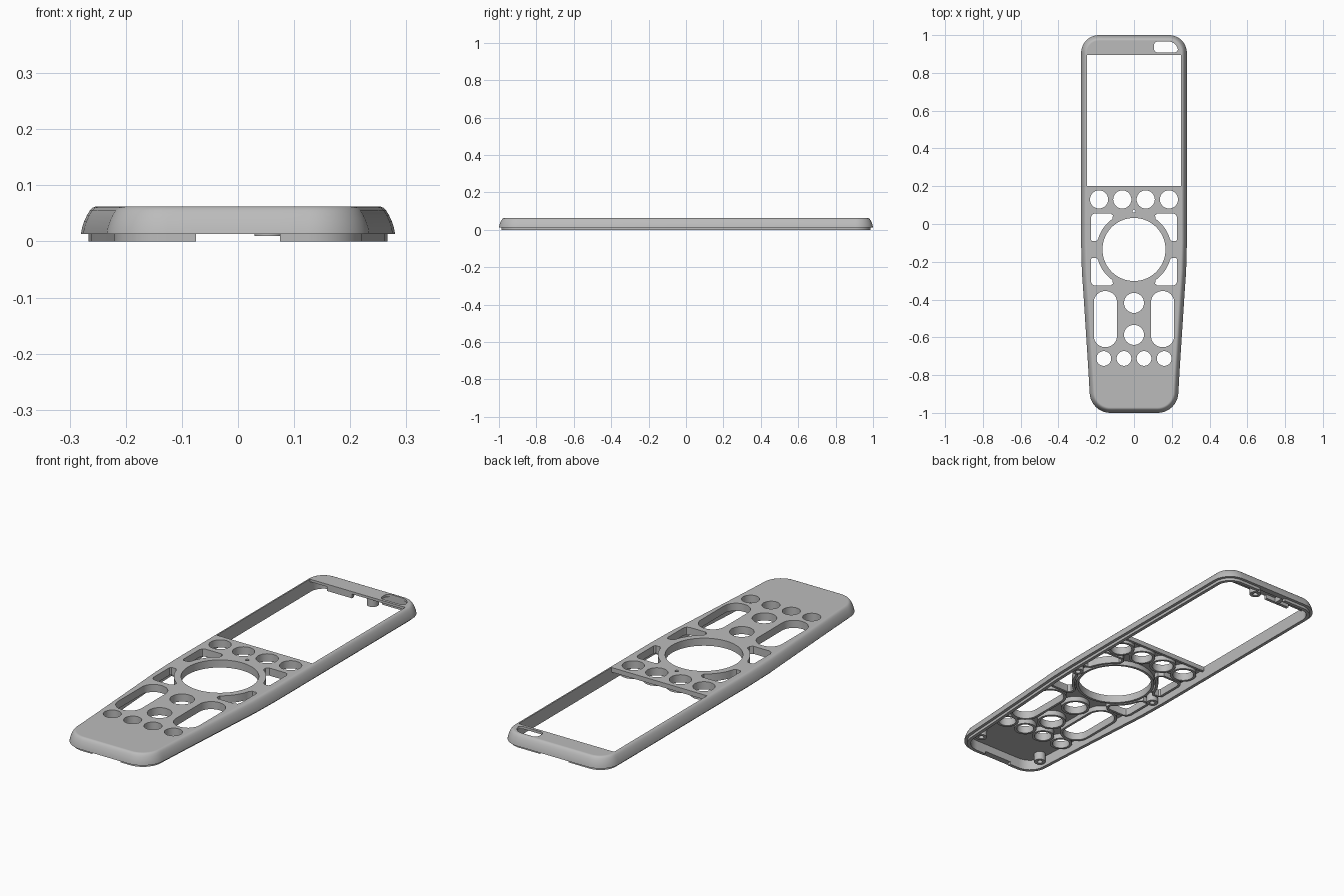
import bpy, bmesh
from math import sin, cos, radians

cube = bpy.data.objects.get("Cube")
if cube:
    bpy.data.objects.remove(cube)

grey = bpy.data.materials.new("shell_grey")
grey.use_nodes = True
grey.diffuse_color = (0.5, 0.5, 0.5, 1)
grey.node_tree.nodes["Principled BSDF"].inputs["Base Color"].default_value = (0.5, 0.5, 0.5, 1)

TOP, UNDER, SEAM, INNER = 0.062, 0.05, 0.013, 0.03


def finish(name, mesh):
    """Link a mesh as a smooth-by-angle grey part."""
    mesh.materials.clear()
    mesh.materials.append(grey)
    obj = bpy.data.objects.new(name, mesh)
    bpy.context.collection.objects.link(obj)
    bpy.ops.object.select_all(action="DESELECT")
    obj.select_set(True)
    bpy.context.view_layer.objects.active = obj
    bpy.ops.object.shade_smooth_by_angle(angle=radians(30))
    return obj


def slab(name, loops, z0, z1):
    """Flat part: first loop is the outline, the others are holes."""
    curve = bpy.data.curves.new(name, "CURVE")
    curve.dimensions, curve.fill_mode = "2D", "BOTH"
    curve.extrude = (z1 - z0) / 2
    for loop in loops:
        s = curve.splines.new("POLY")
        s.points.add(len(loop) - 1)
        for p, (x, y) in zip(s.points, loop):
            p.co = (x, y, 0, 1)
        s.use_cyclic_u = True
    tmp = bpy.data.objects.new(name + "_curve", curve)
    bpy.context.collection.objects.link(tmp)
    graph = bpy.context.evaluated_depsgraph_get()
    mesh = bpy.data.meshes.new_from_object(tmp.evaluated_get(graph))
    bpy.data.objects.remove(tmp)
    bm = bmesh.new()
    bm.from_mesh(mesh)
    bmesh.ops.remove_doubles(bm, verts=bm.verts, dist=1e-5)
    bmesh.ops.translate(bm, verts=bm.verts, vec=(0, 0, (z0 + z1) / 2))
    bmesh.ops.recalc_face_normals(bm, faces=bm.faces)
    bm.to_mesh(mesh)
    bm.free()
    return finish(name, mesh)


def arc(cx, cy, r, a0, a1, n):
    return [(cx + r * cos(radians(a0 + (a1 - a0) * i / n)),
             cy + r * sin(radians(a0 + (a1 - a0) * i / n))) for i in range(n + 1)]


def circle(x, y, r, n=40):
    return arc(x, y, r, 0, 360, n)[:-1]


def rounded(x0, x1, y0, y1, radii):
    """Rounded rectangle; radii go counter-clockwise from bottom left."""
    out = []
    for k, (x, y, sx, sy) in enumerate([(x0, y0, 1, 1), (x1, y0, -1, 1),
                                        (x1, y1, -1, -1), (x0, y1, 1, -1)]):
        r = radii[k]
        out += arc(x + sx * r, y + sy * r, r, 180 + 90 * k, 270 + 90 * k, 10)
    return out


def flip_x(loop):
    return [(-x, y) for x, y in reversed(loop)]


def flip_wheel(loop):
    return [(x, 2 * WHEEL_Y - y) for x, y in reversed(loop)]


def offset(loop, g):
    """Grow a counter-clockwise loop outward by g."""
    out = []
    for i, (x, y) in enumerate(loop):
        (ax, ay), (bx, by) = loop[i - 1], loop[(i + 1) % len(loop)]
        dx, dy = bx - ax, by - ay
        n = (dx * dx + dy * dy) ** 0.5 or 1
        out.append((x + g * dy / n, y - g * dx / n))
    return out


def half(d):
    """Left half of the body outline, inset by d, front to back."""
    pts = [(0.075, d - 1)]
    pts += arc(0.125, -0.89, 0.11 - d, -90, 0, 12)
    side = [(0.243, -0.75), (0.256, -0.55), (0.267, -0.38), (0.276, -0.25), (0.28, -0.1)]
    pts += [(x - d, y) for x, y in side]
    pts += arc(0.185, 0.905, 0.095 - d, 0, 90, 12)
    return pts + [(0.075, 1 - d)]


# Outer wall: closed cross-section swept round the outline
profile = [(0, SEAM), (0.002, 0.024), (0.006, 0.036), (0.011, 0.047), (0.016, 0.055),
           (0.021, 0.06), (0.026, TOP), (INNER, TOP), (INNER, SEAM)]
bm = bmesh.new()
rings = []
for d, z in profile:
    h = half(d)
    rings.append([bm.verts.new((x, y, z)) for x, y in h + flip_x(h)])
for j, ring in enumerate(rings):
    nxt = rings[(j + 1) % len(rings)]
    for i in range(len(ring)):
        k = (i + 1) % len(ring)
        bm.faces.new((ring[i], ring[k], nxt[k], nxt[i]))
bmesh.ops.recalc_face_normals(bm, faces=bm.faces)
wall_mesh = bpy.data.meshes.new("outer_wall")
bm.to_mesh(wall_mesh)
bm.free()
finish("outer_wall", wall_mesh)

# Lower lip in two halves, open at both ends
lip = half(0.014) + half(INNER)[::-1]
slab("lip_left", [lip], 0, SEAM)
slab("lip_right", [flip_x(lip)], 0, SEAM)

# Openings in the key plate
WHEEL_Y = -0.135
wheel = circle(0, WHEEL_Y, 0.167, 72)
wedge = arc(0, WHEEL_Y, 0.198, 55, 16, 10)
wedge += [(0.2, -0.091), (0.222, -0.091), (0.228, -0.083), (0.228, 0.035),
          (0.222, 0.05), (0.208, 0.056), (0.125, 0.056), (0.112, 0.046)]
pill = rounded(0.09, 0.213, -0.652, -0.355, [0.06] * 4)
holes = [wheel]
for shape in (wedge, flip_wheel(wedge), pill):
    holes += [shape, flip_x(shape)]
for x in (0.062, 0.185):
    holes += [circle(x, 0.13, 0.048), circle(-x, 0.13, 0.048)]
for x in (0.053, 0.16):
    holes += [circle(x, -0.712, 0.039), circle(-x, -0.712, 0.039)]
holes += [circle(0, -0.418, 0.053), circle(0, -0.587, 0.053)]
pinhole = circle(0, 0.068, 0.008, 16)

# Key plate and back plate either side of the screen window
edge = [p for p in half(INNER) if p[1] < 0.2] + [(0.25, 0.2)]
slab("key_plate", [edge + flip_x(edge)] + holes + [pinhole], UNDER, TOP)
edge = [(0.25, 0.895)] + [p for p in half(INNER) if p[1] > 0.9]
slot = rounded(0.106, 0.233, 0.908, 0.966, [0.02, 0.02, 0.05, 0.02])
slab("back_plate", [edge + flip_x(edge), slot], UNDER, TOP)

# Collars guiding the keys under the plate
for hole in holes:
    slab("key_collar", [offset(hole, 0.012), hole], 0.026, UNDER)

# Screw posts
for x, y in [(0.222, WHEEL_Y), (-0.222, WHEEL_Y), (0.175, -0.88), (-0.175, -0.88), (0.055, 0.93)]:
    slab("screw_post", [circle(x, y, 0.026, 28), circle(x, y, 0.012, 28)], 0.01, UNDER)

# Ribs along the window ends
slab("window_front_rib", [rounded(-0.25, 0.25, 0.188, 0.2, [0.001] * 4)], 0.04, UNDER)
slab("window_back_rib", [rounded(-0.16, -0.03, 0.895, 0.91, [0.001] * 4)], 0.03, UNDER)
slab("back_clip", [rounded(-0.1, -0.08, 0.91, 0.97, [0.001] * 4)], 0.025, UNDER)
